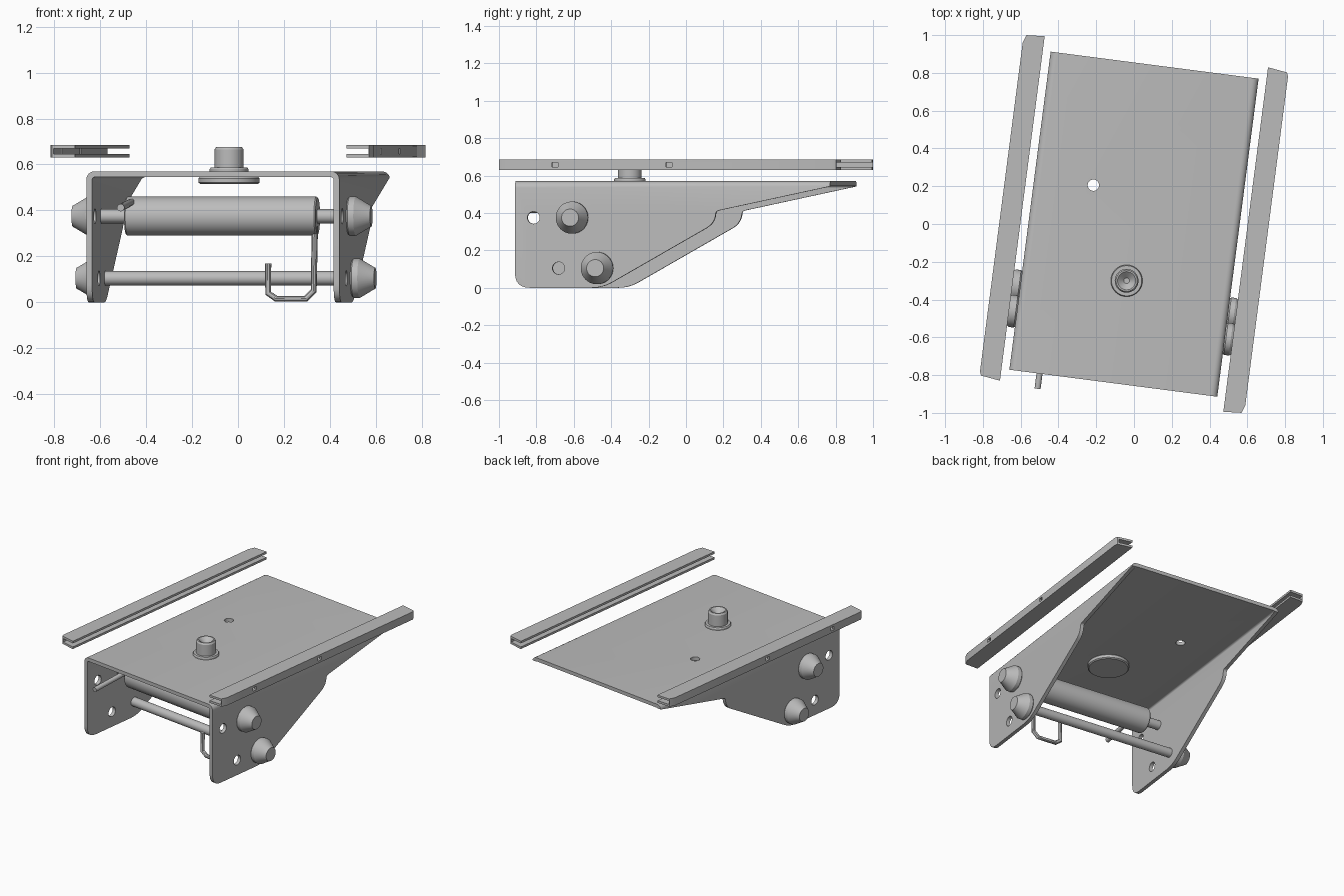
import bpy, bmesh, math
from mathutils import Matrix, Vector

old = bpy.data.objects.get("Cube")
if old:
    bpy.data.objects.remove(old, do_unlink=True)

# Whole assembly sits slightly turned about the vertical axis
TURN = Matrix.Rotation(math.radians(-7.4), 4, 'Z')

steel = bpy.data.materials.new("grey_steel")
steel.use_nodes = True
GREY = (0.5, 0.5, 0.5, 1)
steel.diffuse_color = GREY
for node in steel.node_tree.nodes:
    if node.type == 'BSDF_PRINCIPLED':
        node.inputs["Base Color"].default_value = GREY


def finish(name, bm):
    bmesh.ops.recalc_face_normals(bm, faces=bm.faces)
    mesh = bpy.data.meshes.new(name)
    bm.to_mesh(mesh)
    bm.free()
    mesh.materials.append(steel)
    obj = bpy.data.objects.new(name, mesh)
    bpy.context.collection.objects.link(obj)
    obj.matrix_world = TURN
    return obj


def prism(name, points, shift, round_top=0):
    """Extrude a polygon of 3D points; optionally round its long top edges."""
    bm = bmesh.new()
    face = bm.faces.new([bm.verts.new(p) for p in points])
    ext = bmesh.ops.extrude_face_region(bm, geom=[face])
    verts = [g for g in ext["geom"] if isinstance(g, bmesh.types.BMVert)]
    bmesh.ops.translate(bm, verts=verts, vec=shift)
    if round_top:
        top = max(v.co.z for v in bm.verts) - 1e-4
        edges = [e for e in bm.edges if all(v.co.z > top for v in e.verts)
                 and abs(e.verts[0].co.x - e.verts[1].co.x) < 1e-4]
        bmesh.ops.bevel(bm, geom=edges, offset=round_top, segments=6,
                        profile=0.5, affect='EDGES')
    return finish(name, bm)


def box(name, low, high, round_top=0):
    (x, y, z), (X, Y, Z) = low, high
    pts = [(x, y, z), (x, Y, z), (x, Y, Z), (x, y, Z)]
    return prism(name, pts, (X - x, 0, 0), round_top)


def lathe(name, profile, origin, axis, sides=40):
    """Revolve (radius, distance) pairs about an axis through origin."""
    bm = bmesh.new()
    turn = Vector(axis).to_track_quat('Z', 'Y')
    rings = []
    for r, d in profile:
        rings.append([bm.verts.new(Vector(origin) + turn @ Vector(
            (r * math.cos(2 * math.pi * i / sides),
             r * math.sin(2 * math.pi * i / sides), d))) for i in range(sides)])
    for a, b in zip(rings, rings[1:]):
        for i in range(sides):
            j = (i + 1) % sides
            bm.faces.new((a[i], a[j], b[j], b[i]))
    bm.faces.new(rings[0])
    bm.faces.new(rings[-1])
    return finish(name, bm)


def rod(name, start, end, r, sides=32):
    axis = Vector(end) - Vector(start)
    return lathe(name, [(r, 0), (r, axis.length)], start, axis, sides)


def cut(obj, cutters):
    """Subtract the cutters, bake the result and drop the cutters."""
    for c in cutters:
        c.hide_render = True
        m = obj.modifiers.new("cut", 'BOOLEAN')
        m.operation, m.solver, m.object = 'DIFFERENCE', 'EXACT', c
    bpy.context.view_layer.update()
    baked = obj.evaluated_get(bpy.context.evaluated_depsgraph_get())
    mesh = bpy.data.meshes.new_from_object(baked)
    obj.modifiers.clear()
    obj.data = mesh
    for c in cutters:
        bpy.data.objects.remove(c, do_unlink=True)


def fillet(corners, steps=6):
    """Round polygon corners given as (y, z, setback)."""
    out = []
    for i, (y, z, r) in enumerate(corners):
        p = Vector((y, z))
        if not r:
            out.append(p)
            continue
        a = p + (Vector(corners[i - 1][:2]) - p).normalized() * r
        b = p + (Vector(corners[(i + 1) % len(corners)][:2]) - p).normalized() * r
        for k in range(steps + 1):
            t = k / steps
            out.append(a * (1 - t) ** 2 + p * 2 * t * (1 - t) + b * t * t)
    return out


# Folded bracket: side outline swept across, hollowed from below
W, T, TOP = 0.555, 0.025, 0.57
outline = fillet([(-0.85, TOP, 0), (-0.85, 0, 0.08), (-0.378, 0, 0.06),
                  (0.233, 0.348, 0.06), (0.233, 0.41, 0.015),
                  (0.848, 0.542, 0), (0.848, TOP, 0)])
bracket = prism("bracket", [(-W, p.x, p.y) for p in outline], (2 * W, 0, 0), 0.035)
HIGH, LOW = 0.375, 0.105
cut(bracket, [
    box("hollow_cutter", (T - W, -1, -1), (W - T, 1, TOP - T), 0.012),
    rod("upper_hole_cutter", (-1, -0.75, HIGH), (1, -0.75, HIGH), 0.033),
    rod("lower_hole_cutter", (-1, -0.615, LOW), (1, -0.615, LOW), 0.033),
    rod("top_hole_cutter", (-0.24, 0.176, 0.4), (-0.24, 0.176, 0.7), 0.03),
])

# Cross rods with tapered nuts outside each bracket side
for label, y, z in (("upper", -0.54, HIGH), ("lower", -0.405, LOW)):
    rod(label + "_rod", (-0.6, y, z), (0.6, y, z), 0.031)
    for side, s in (("left", 1), ("right", -1)):
        lathe(f"{label}_{side}_nut",
              [(0.08, 0), (0.086, 0.006), (0.086, 0.032), (0.05, 0.092),
               (0.046, 0.1)], (s * W, y, z), (s, 0, 0))

# Roller on the upper rod
lathe("roller", [(0.08, 0), (0.085, 0.006), (0.085, 0.834), (0.08, 0.84)],
      (-0.42, -0.54, HIGH), (1, 0, 0), 48)

# Release pin and hanging hook
rod("release_pin", (-0.394, -0.93, 0.412), (-0.394, -0.55, 0.438), 0.016, 20)
curve = bpy.data.curves.new("hook", 'CURVE')
curve.dimensions = '3D'
curve.bevel_depth = 0.014
curve.bevel_resolution = 3
curve.use_fill_caps = True
path = [(0.41, 0.33), (0.405, 0.05), (0.37, 0.016), (0.24, 0.016),
        (0.205, 0.04), (0.205, 0.17)]
spline = curve.splines.new('POLY')
spline.points.add(len(path) - 1)
for point, (x, z) in zip(spline.points, path):
    point.co = (x, -0.56, z, 1)
bent = bpy.data.objects.new("hook_curve", curve)
bpy.context.collection.objects.link(bent)
bpy.context.view_layer.update()
hook_mesh = bpy.data.meshes.new_from_object(
    bent.evaluated_get(bpy.context.evaluated_depsgraph_get()))
bpy.data.objects.remove(bent, do_unlink=True)
bm = bmesh.new()
bm.from_mesh(hook_mesh)
finish("hook", bm)

# Centre post with collar, dished top and wide washer below the plate
lathe("post", [(0.125, 0.515), (0.133, 0.521), (0.133, 0.54), (0.128, 0.546),
               (0.084, 0.546), (0.084, 0.58), (0.08, 0.586), (0.063, 0.586),
               (0.063, 0.665), (0.056, 0.676), (0.048, 0.676), (0.015, 0.645)],
      (0, -0.303, 0), (0, 0, 1), 48)

# Slotted side rails, open toward the middle
Z0, Z1, WALL = 0.63, 0.685, 0.015
plan = [(0.597, 0.914), (0.597, -0.925), (0.694, -0.918), (0.708, -0.876),
        (0.708, 0.88), (0.7, 0.9)]
for side, s in (("left", 1), ("right", -1)):
    rail = prism(side + "_rail", [(s * x, s * y, Z0) for x, y in plan],
                 (0, 0, Z1 - Z0))
    ends = sorted((s * 0.5, s * 0.692))
    cutters = [box("slot_cutter", (ends[0], -1.2, Z0 + WALL),
                   (ends[1], 1.2, Z1 - WALL))]
    ends = sorted((s * 0.65, s * 0.8))
    for y in (-0.615, 0):
        cutters.append(box("window_cutter", (ends[0], y - 0.016, 0.646),
                           (ends[1], y + 0.016, 0.669)))
    cut(rail, cutters)

# Smooth round parts, keep edges crisp
bpy.ops.object.select_all(action='DESELECT')
for obj in bpy.context.collection.objects:
    if obj.type == 'MESH' and steel.name in obj.data.materials:
        obj.select_set(True)
        bpy.context.view_layer.objects.active = obj
bpy.ops.object.shade_smooth_by_angle(angle=math.radians(30))
